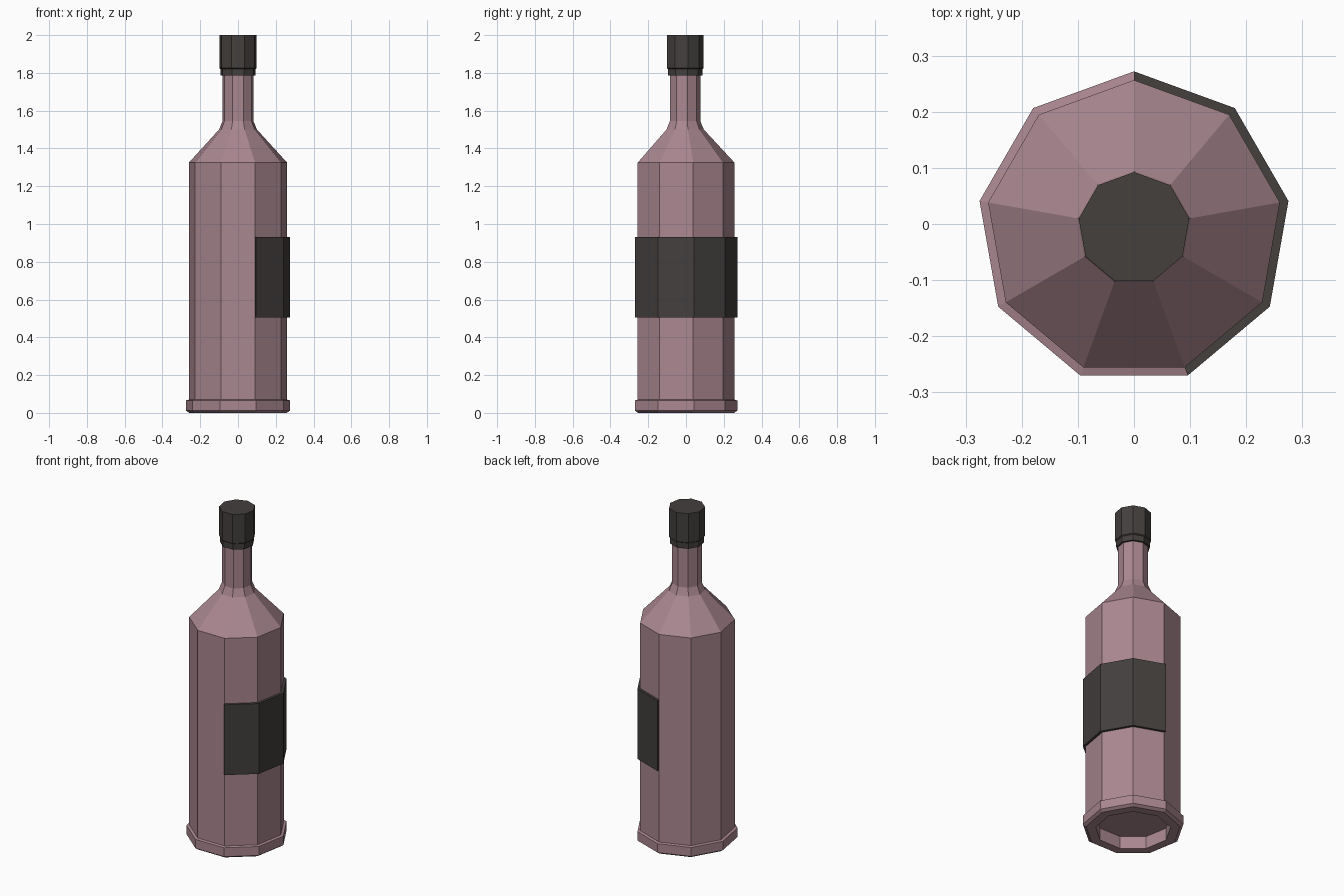
import bpy
import bmesh
from math import cos, sin, radians

SIDES = 9
STEP = 360 / SIDES
CENTRE_Y = -0.0075

cube = bpy.data.objects.get("Cube")
if cube:
    bpy.data.objects.remove(cube, do_unlink=True)


def make_material(name, colour):
    mat = bpy.data.materials.new(name)
    mat.use_nodes = True
    mat.diffuse_color = colour
    mat.node_tree.nodes["Principled BSDF"].inputs["Base Color"].default_value = colour
    return mat


def ring_point(radius, z, index):
    angle = radians(90 - index * STEP)
    return (radius * cos(angle), CENTRE_Y + radius * sin(angle), z)


def finish(name, bm, mat):
    bmesh.ops.recalc_face_normals(bm, faces=bm.faces)
    mesh = bpy.data.meshes.new(name)
    bm.to_mesh(mesh)
    bm.free()
    mesh.materials.append(mat)
    obj = bpy.data.objects.new(name, mesh)
    bpy.context.collection.objects.link(obj)
    return obj


def lathe(name, profile, mat):
    """Nine-sided turned solid, capped at both ends of the profile."""
    bm = bmesh.new()
    rings = [[bm.verts.new(ring_point(r, z, i)) for i in range(SIDES)] for r, z in profile]
    for a, b in zip(rings, rings[1:]):
        for i in range(SIDES):
            j = (i + 1) % SIDES
            bm.faces.new((a[i], a[j], b[j], b[i]))
    bm.faces.new(rings[0])
    bm.faces.new(rings[-1])
    return finish(name, bm, mat)


def wrapped_plate(name, inner, outer, low, high, panels, mat):
    """Solid plate that follows the first few sides of the bottle."""
    bm = bmesh.new()
    section = [(inner, low), (outer, low), (outer, high), (inner, high)]
    loops = [[bm.verts.new(ring_point(r, z, i)) for r, z in section]
             for i in range(panels + 1)]
    for a, b in zip(loops, loops[1:]):
        for i in range(4):
            j = (i + 1) % 4
            bm.faces.new((a[i], a[j], b[j], b[i]))
    bm.faces.new(loops[0])
    bm.faces.new(loops[-1])
    return finish(name, bm, mat)


glass = make_material("dusty pink glass", (0.40, 0.242, 0.279, 1))
dark = make_material("charcoal", (0.056, 0.050, 0.047, 1))

# Glass: hollow underside, foot ring, body, shoulder and neck
lathe("bottle_glass", [
    (0.208, 0.075), (0.208, 0.0), (0.262, 0.0), (0.2795, 0.012),
    (0.2795, 0.066), (0.264, 0.07), (0.264, 1.325),
    (0.102, 1.50), (0.083, 1.545), (0.083, 1.80),
], glass)

# Stopper with a narrower lower collar
lathe("bottle_cap", [
    (0.08, 1.785), (0.094, 1.785), (0.094, 1.82), (0.10, 1.825), (0.10, 2.0),
], dark)

# Label over four sides
wrapped_plate("label", 0.262, 0.2795, 0.505, 0.93, 4, dark)
